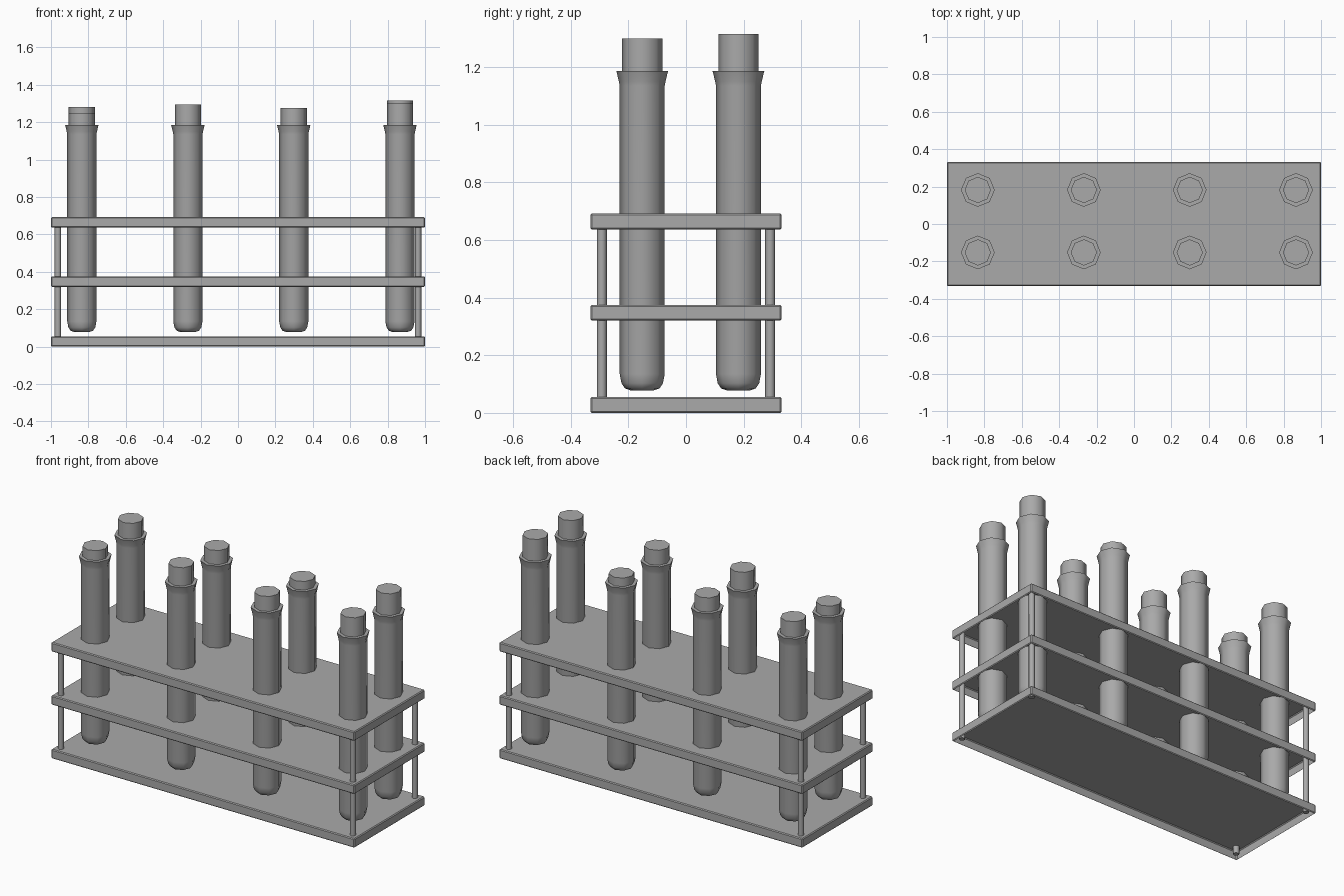
import bpy, bmesh
from math import pi, cos, sin, radians

cube = bpy.data.objects.get("Cube")
if cube:
    bpy.data.objects.remove(cube, do_unlink=True)

grey = bpy.data.materials.new("plain_grey")
grey.use_nodes = True
colour = (0.4, 0.4, 0.4, 1)
grey.diffuse_color = colour
grey.node_tree.nodes["Principled BSDF"].inputs["Base Color"].default_value = colour


def finish(bm, name, smooth=True):
    mesh = bpy.data.meshes.new(name)
    bm.to_mesh(mesh)
    bm.free()
    mesh.materials.append(grey)
    obj = bpy.data.objects.new(name, mesh)
    bpy.context.collection.objects.link(obj)
    if smooth:
        bpy.ops.object.select_all(action="DESELECT")
        obj.select_set(True)
        bpy.context.view_layer.objects.active = obj
        bpy.ops.object.shade_smooth_by_angle(angle=radians(50))
    return obj


def lathe(name, x, y, profile, sides=8):
    """Turn a (radius, height) profile around a vertical axis and cap its ends."""
    bm = bmesh.new()
    rings = []
    for r, z in profile:
        rings.append([bm.verts.new((x + r * cos(2 * pi * i / sides),
                                    y + r * sin(2 * pi * i / sides), z))
                      for i in range(sides)])
    for low, high in zip(rings, rings[1:]):
        for i in range(sides):
            j = (i + 1) % sides
            bm.faces.new((low[i], low[j], high[j], high[i]))
    bm.faces.new(rings[0][::-1])
    bm.faces.new(rings[-1])
    return finish(bm, name)


def shelf(name, z, height=0.055):
    """Thin tray with softened edges and an open underside."""
    bm = bmesh.new()
    bmesh.ops.create_cube(bm, size=1)
    for v in bm.verts:
        v.co = (v.co.x * 2, v.co.y * 0.664, z + (v.co.z + 0.5) * height)
    bmesh.ops.bevel(bm, geom=bm.edges[:], offset=0.005, segments=1, affect="EDGES")
    bm.normal_update()
    under = [f for f in bm.faces if f.normal.z < -0.99]
    bmesh.ops.delete(bm, geom=under, context="FACES")
    return finish(bm, name, smooth=False)


# Three shelves of the rack
for name, z in (("base_shelf", 0), ("middle_shelf", 0.32), ("top_shelf", 0.637)):
    shelf(name, z)

# Corner posts
for x, side in ((-0.963, "right"), (0.963, "left")):
    for y, end in ((-0.292, "front"), (0.292, "back")):
        lathe(f"{end}_{side}_post", x, y, [(0.017, 0.01), (0.017, 0.67)])

# Tubes with rounded bottoms and flared lips, each with a stopper
tube_profile = [(0.04, 0.078), (0.06, 0.085), (0.072, 0.103), (0.078, 0.135),
                (0.078, 1.135), (0.081, 1.15), (0.088, 1.18), (0.09, 1.186),
                (0.068, 1.186)]
columns = (-0.835, -0.268, 0.298, 0.866)
rows = {"front": (-0.152, (1.245, 1.295, 1.275, 1.3)),
        "back": (0.182, (1.28, 1.27, 1.237, 1.315))}
for row, (y, tops) in rows.items():
    for n, (x, top) in enumerate(zip(columns, tops), 1):
        lathe(f"{row}_tube_{n}", x, y, tube_profile)
        lathe(f"{row}_stopper_{n}", x, y, [(0.07, 1.15), (0.07, top)])
